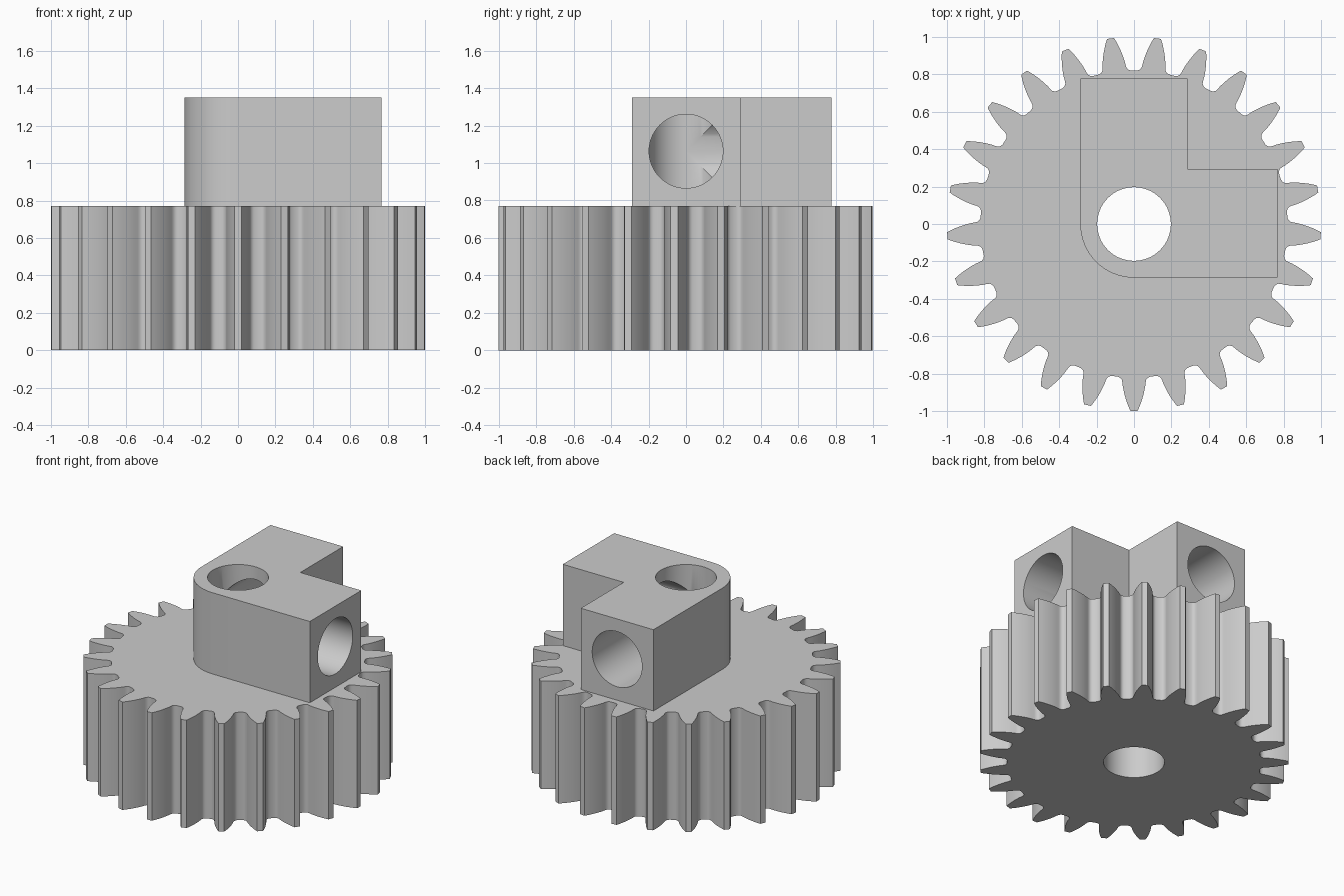
import bpy
import bmesh
from math import radians, sin, cos, pi

cube = bpy.data.objects.get("Cube")
if cube:
    bpy.data.objects.remove(cube, do_unlink=True)

GEAR_TOP, BLOCK_TOP = 0.77, 1.35
BORE = 0.197
HALF = 0.287      # half width of each arm, also the corner radius
REACH = 0.768     # how far each arm extends from the axis
TEETH = 25

grey = bpy.data.materials.new("grey plastic")
grey.use_nodes = True
grey.diffuse_color = (0.6, 0.6, 0.6, 1)
grey.node_tree.nodes["Principled BSDF"].inputs["Base Color"].default_value = (0.6, 0.6, 0.6, 1)


def extrude(name, outline, z0, z1):
    """Prism from a counter-clockwise outline."""
    bm = bmesh.new()
    base = bm.faces.new([bm.verts.new((x, y, z0)) for x, y in outline])
    top = bmesh.ops.extrude_face_region(bm, geom=[base], use_keep_orig=True)
    verts = [g for g in top["geom"] if isinstance(g, bmesh.types.BMVert)]
    bmesh.ops.translate(bm, verts=verts, vec=(0, 0, z1 - z0))
    bmesh.ops.recalc_face_normals(bm, faces=bm.faces)
    mesh = bpy.data.meshes.new(name)
    bm.to_mesh(mesh)
    bm.free()
    mesh.materials.append(grey)
    obj = bpy.data.objects.new(name, mesh)
    bpy.context.collection.objects.link(obj)
    return obj


def bore(obj, location, rotation, depth):
    """Cut a round hole through the object."""
    bpy.ops.mesh.primitive_cylinder_add(vertices=64, radius=BORE, depth=depth,
                                        location=location, rotation=rotation)
    cutter = bpy.context.object
    cutter.name = "bore_cutter"
    cutter.hide_render = True
    cutter.data.materials.append(grey)
    mod = obj.modifiers.new("bore", "BOOLEAN")
    mod.operation = "DIFFERENCE"
    mod.solver = "EXACT"
    mod.object = cutter
    bpy.context.view_layer.objects.active = obj
    bpy.ops.object.modifier_apply(modifier=mod.name)
    bpy.data.objects.remove(cutter, do_unlink=True)


def smooth(obj):
    bpy.ops.object.select_all(action="DESELECT")
    obj.select_set(True)
    bpy.context.view_layer.objects.active = obj
    bpy.ops.object.shade_smooth_by_angle(angle=radians(32))


# Gear: one half-tooth flank (radius, half width) mirrored and repeated
flank = [(0.821, 0.085), (0.826, 0.073), (0.836, 0.065), (0.85, 0.062), (0.87, 0.060),
         (0.90, 0.054), (0.93, 0.046), (0.96, 0.036), (0.98, 0.028), (1.0, 0.019)]
tooth = [(r, -w / r) for r, w in flank] + [(r, w / r) for r, w in reversed(flank)]
outline = []
for i in range(TEETH):
    mid = -pi / 2 + i * 2 * pi / TEETH
    outline += [(r * cos(mid + a), r * sin(mid + a)) for r, a in tooth]
gear = extrude("gear", outline, 0, GEAR_TOP)
bore(gear, (0, 0, GEAR_TOP / 2), (0, 0, 0), 2)
smooth(gear)

# L-shaped block with a rounded outer corner
corner = [(HALF * cos(a), HALF * sin(a))
          for a in (pi + k * pi / 32 for k in range(17))]
arms = [(REACH, -HALF), (REACH, 0.293), (HALF, 0.293), (HALF, 0.777), (-HALF, 0.777)]
block = extrude("corner_block", corner + arms, GEAR_TOP, BLOCK_TOP)

# Vertical bore and one blind bore along each arm, all meeting at the axis
axis_z = (GEAR_TOP + BLOCK_TOP) / 2 + 0.003
bore(block, (0, 0, axis_z), (0, 0, 0), 2)
bore(block, (0.5, 0, axis_z), (0, pi / 2, 0), 1)
bore(block, (0, 0.5, axis_z), (pi / 2, 0, 0), 1)
smooth(block)
